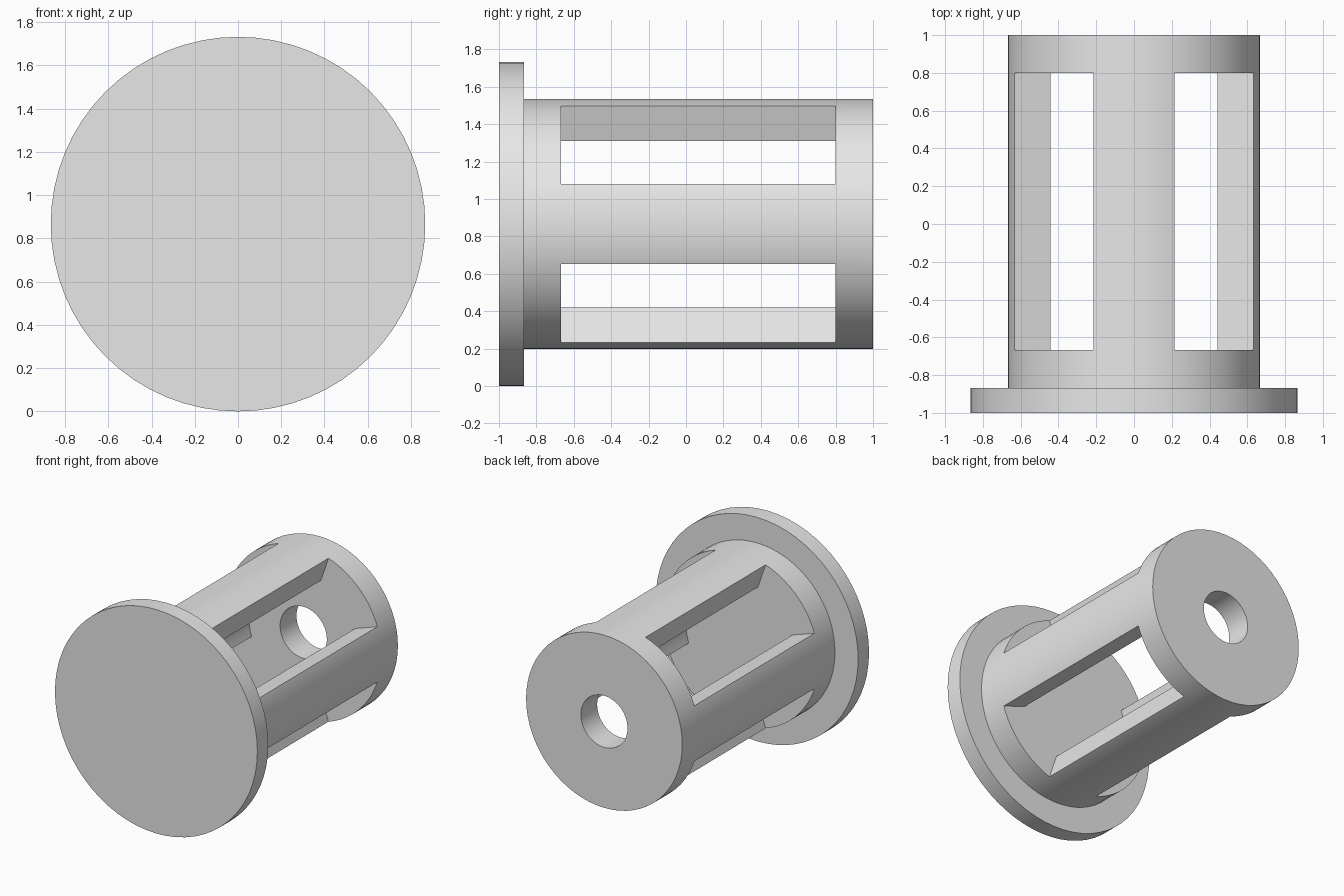
import bpy
import bmesh
from math import sin, cos, radians, tau

cube = bpy.data.objects.get("Cube")
if cube:
    bpy.data.objects.remove(cube, do_unlink=True)

AXIS_Z = 0.866       # height of the spool's axis
BODY_R = 0.668
INNER_R = 0.468
RIB_HALF = radians(18.7)

GREY = (0.8, 0.8, 0.8, 1)
grey = bpy.data.materials.new("light_grey")
grey.use_nodes = True
grey.diffuse_color = GREY
grey.node_tree.nodes["Principled BSDF"].inputs["Base Color"].default_value = GREY


def prism(name, outline, y0, y1):
    """Extrude an (x, z) outline around the axis from y0 to y1."""
    bm = bmesh.new()
    base = bm.faces.new([bm.verts.new((x, y0, z + AXIS_Z)) for x, z in outline])
    ext = bmesh.ops.extrude_face_region(bm, geom=[base])
    for v in ext["geom"]:
        if isinstance(v, bmesh.types.BMVert):
            v.co.y = y1
    bmesh.ops.recalc_face_normals(bm, faces=bm.faces)
    mesh = bpy.data.meshes.new(name)
    bm.to_mesh(mesh)
    bm.free()
    mesh.materials.append(grey)
    obj = bpy.data.objects.new(name, mesh)
    bpy.context.collection.objects.link(obj)
    return obj


def arc(radius, start, end, steps):
    angles = [start + (end - start) * i / steps for i in range(steps + 1)]
    return [(radius * cos(a), radius * sin(a)) for a in angles]


def circle(radius, steps=64):
    return arc(radius, 0, tau, steps)[:-1]


def cut(obj, cutter):
    """Subtract the cutter, apply the result and remove the cutter."""
    cutter.hide_render = True
    mod = obj.modifiers.new("cut", "BOOLEAN")
    mod.operation = "DIFFERENCE"
    mod.solver = "EXACT"
    mod.object = cutter
    bpy.context.view_layer.update()
    graph = bpy.context.evaluated_depsgraph_get()
    result = bpy.data.meshes.new_from_object(obj.evaluated_get(graph))
    obj.modifiers.clear()
    obj.data = result
    bpy.data.objects.remove(cutter, do_unlink=True)


# Closed end flange
flange = prism("end_flange", circle(0.866), -1, -0.867)

# Slotted barrel: hollow core and four radial windows leave four ribs
barrel = prism("slotted_barrel", circle(BODY_R), -0.88, 1)
outline = []
for k in range(4):
    mid = k * tau / 4
    outline += arc(INNER_R, mid - RIB_HALF, mid + RIB_HALF, 8)
    outline += arc(0.8, mid + RIB_HALF, mid + tau / 4 - RIB_HALF, 8)
cut(barrel, prism("window_cutter", outline, -0.667, 0.8))

# Round hole through the back wall
cut(barrel, prism("hole_cutter", circle(0.2), 0.7, 1.1))

# Smooth round walls with crisp edges
bpy.ops.object.select_all(action="DESELECT")
for obj in (flange, barrel):
    obj.select_set(True)
bpy.context.view_layer.objects.active = barrel
bpy.ops.object.shade_smooth_by_angle(angle=radians(30))
